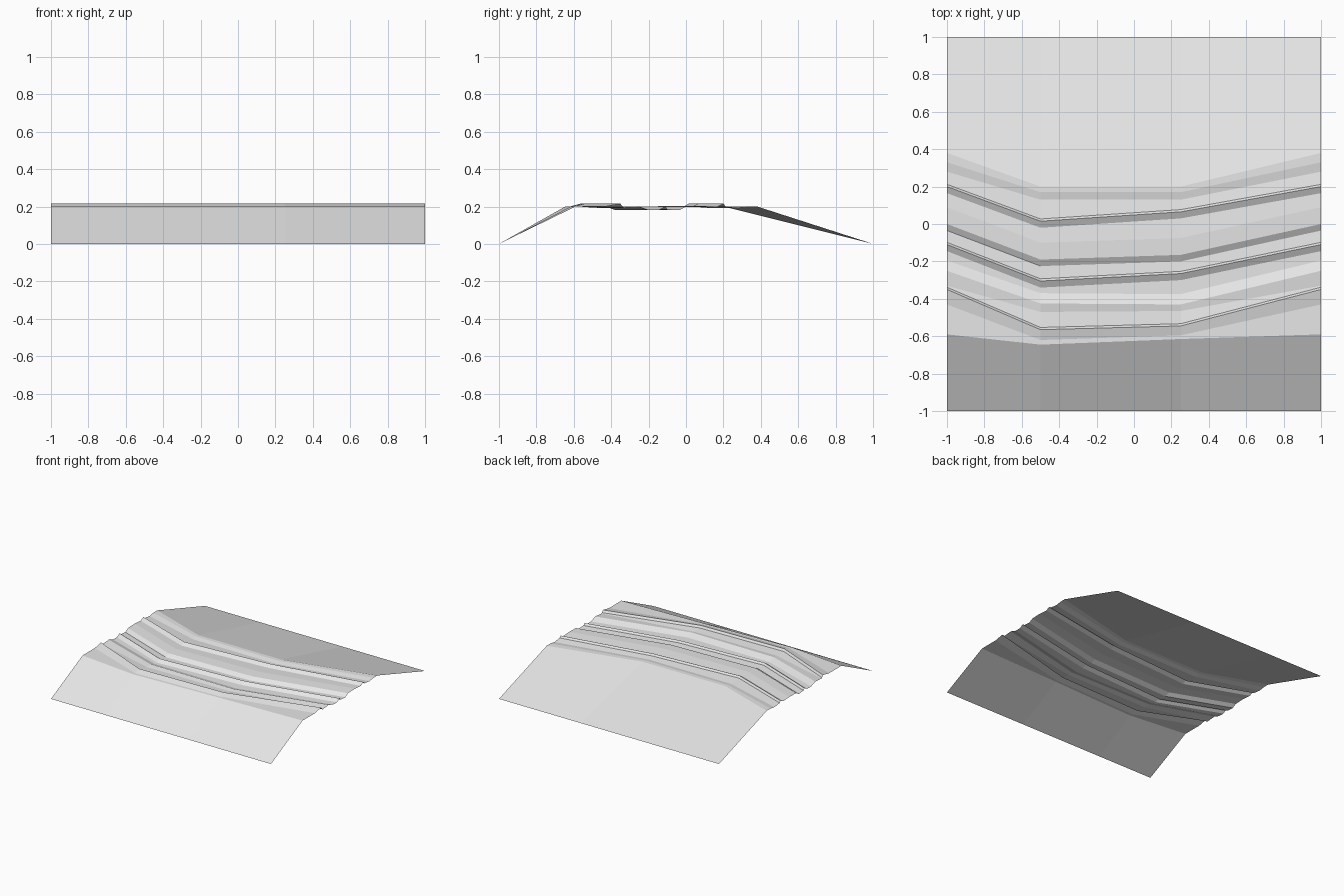
import bpy
import bmesh

# Remove only the default cube
default_cube = bpy.data.objects.get("Cube")
if default_cube:
    bpy.data.objects.remove(default_cube, do_unlink=True)

# One plain grey material
grey = bpy.data.materials.new("light grey")
grey.use_nodes = True
grey.diffuse_color = (0.8, 0.8, 0.8, 1)
grey.node_tree.nodes["Principled BSDF"].inputs["Base Color"].default_value = grey.diffuse_color

# Every fold line bends at these x stations
STATIONS = (-1, -0.5, 0.25, 1)
fold_lines = []


def fold(height, side, left_bend, right_bend):
    """Add one fold line: both sides share a depth, the two bends differ."""
    fold_lines.append((height, (side, left_bend, right_bend, side)))


def shifted(height, line, offset):
    """Add a fold line parallel to a guide line."""
    fold(height, *(y + offset for y in line))


# Guide lines of the crests, front to back
first_crest = (-0.35, -0.565, -0.545)
second_crest = (-0.25, -0.425, -0.43)
third_crest = (-0.11, -0.305, -0.265)
fourth_crest = (0.0, -0.19, -0.165)
fifth_crest = (0.2, 0.015, 0.065)

# Front slope and shoulder
fold(0.0, -1, -1, -1)
fold(0.2, -0.59, -0.645, -0.615)
fold(0.2, -0.43, -0.62, -0.595)

# First crest with a steep back
shifted(0.215, first_crest, 0)
shifted(0.198, first_crest, 0.012)

# Second, softer crest
fold(0.193, -0.33, -0.47, -0.465)
shifted(0.2, second_crest, 0)
shifted(0.18, second_crest, 0.055)

# Third crest with a steep back
shifted(0.18, third_crest, -0.035)
shifted(0.2, third_crest, 0)
shifted(0.184, third_crest, 0.012)

# Fourth crest and the shallow swell behind it
shifted(0.18, fourth_crest, -0.035)
shifted(0.2, fourth_crest, 0)
shifted(0.203, fourth_crest, 0.09)

# Fifth crest with a steep back
shifted(0.197, fifth_crest, -0.035)
shifted(0.215, fifth_crest, 0)
shifted(0.2, fifth_crest, 0.012)

# Back shoulder and long back slope
fold(0.192, 0.28, 0.13, 0.13)
fold(0.2, 0.33, 0.17, 0.17)
fold(0.2, 0.38, 0.2, 0.2)
fold(0.0, 1, 1, 1)

# Skin neighbouring fold lines into one open sheet
bm = bmesh.new()
rows = [[bm.verts.new((x, y, height)) for x, y in zip(STATIONS, depths)]
        for height, depths in fold_lines]
for front, back in zip(rows, rows[1:]):
    for i in range(len(STATIONS) - 1):
        bm.faces.new((front[i], front[i + 1], back[i + 1], back[i]))

mesh = bpy.data.meshes.new("folded_ground")
bm.to_mesh(mesh)
bm.free()
mesh.materials.append(grey)
ground = bpy.data.objects.new("folded_ground", mesh)
bpy.context.collection.objects.link(ground)
